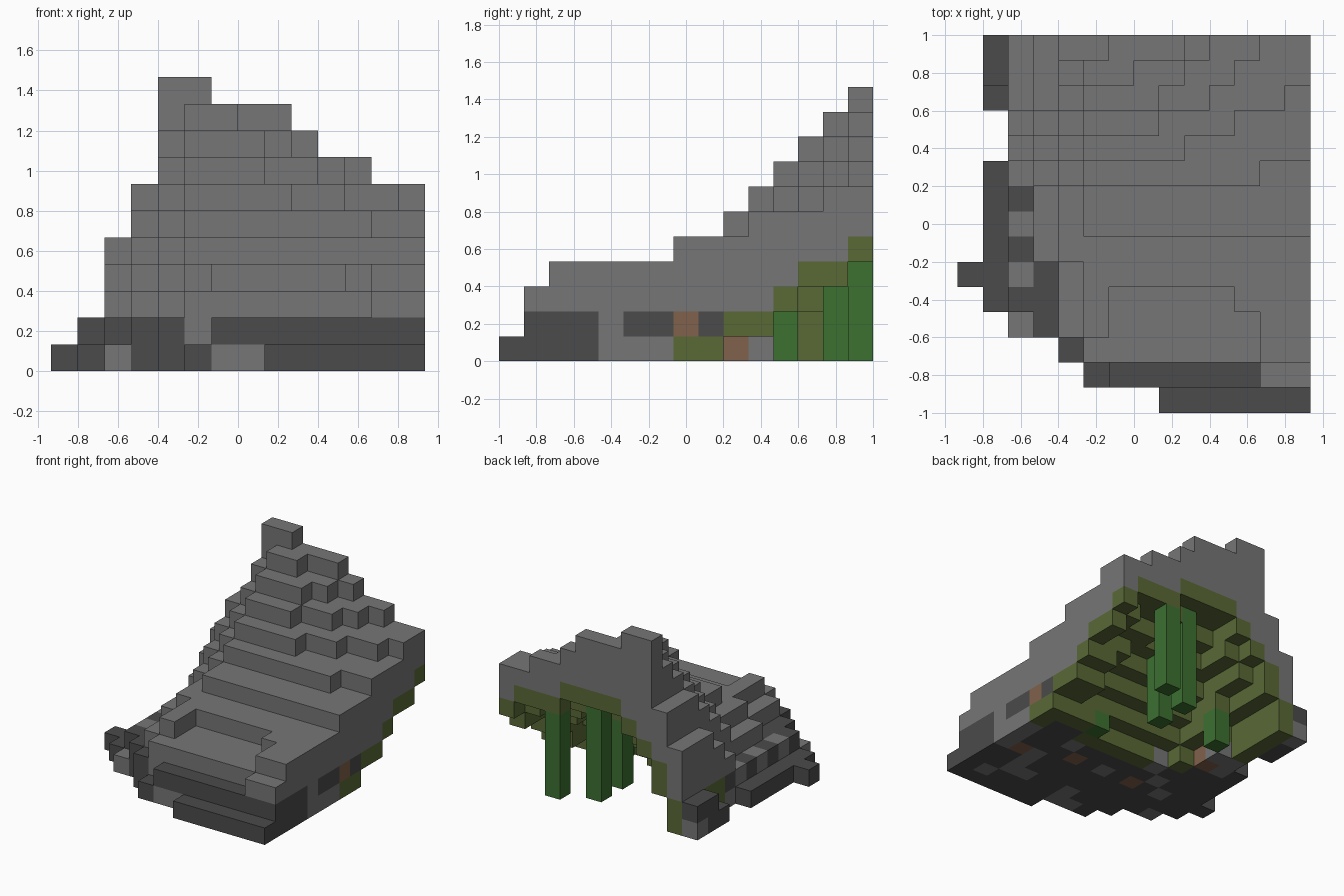
import bpy
import bmesh
from mathutils import Vector

U = 2 / 15                      # edge of one block
BACK = 15                       # terraces run to the back edge
ORIGIN = Vector((-7 * U, -1, 0))

cube = bpy.data.objects.get("Cube")
if cube:
    bpy.data.objects.remove(cube, do_unlink=True)


def make_material(name, rgb):
    mat = bpy.data.materials.new(name)
    mat.use_nodes = True
    color = (*rgb, 1)
    mat.diffuse_color = color
    shader = mat.node_tree.nodes["Principled BSDF"]
    shader.inputs["Base Color"].default_value = color
    shader.inputs["Roughness"].default_value = 0.9
    return mat


GREY, DARK, MOSS, GREEN, CLAY = range(5)
materials = [
    make_material("stone grey", (0.18, 0.18, 0.18)),
    make_material("dark stone", (0.07, 0.07, 0.07)),
    make_material("moss olive", (0.10, 0.14, 0.036)),
    make_material("vine green", (0.045, 0.16, 0.03)),
    make_material("clay brown", (0.22, 0.12, 0.07)),
]


def fill(cells, level, x0, x1, y0, y1=BACK):
    cells.update((x, y, level) for x in range(x0, x1) for y in range(y0, y1))


# Terraces from the ground up: left, right and front edge of each slab
terraces = [
    [(8, 14, 0), (5, 14, 1), (4, 14, 2), (2, 14, 3)],
    [(6, 14, 1), (4, 14, 2), (3, 14, 3), (2, 14, 4), (1, 2, 13)],
    [(12, 14, 1), (5, 14, 2), (4, 14, 3), (3, 14, 6), (2, 14, 10)],
    [(5, 6, 3), (11, 14, 4), (12, 14, 2), (5, 14, 5), (4, 14, 6), (3, 14, 9), (2, 14, 11)],
    [(5, 14, 7), (4, 14, 9), (3, 14, 10), (2, 14, 12)],
    [(5, 12, 9), (4, 14, 10), (3, 14, 11)],
    [(5, 9, 10), (4, 11, 11), (3, 13, 12), (3, 14, 13)],
    [(5, 8, 11), (4, 10, 12), (4, 11, 13), (4, 12, 14)],
    [(5, 8, 12), (4, 9, 13), (4, 10, 14)],
    [(5, 7, 13), (4, 9, 14)],
    [(4, 6, 14)],
]
rock = set()
for level, slabs in enumerate(terraces):
    for slab in slabs:
        fill(rock, level, *slab)

# Low ledges on the right flank
fill(rock, 0, 1, 2, 4, 10)
fill(rock, 0, 0, 1, 5, 6)
fill(rock, 0, 1, 2, 12)

# Stepped hollow under the back
hollow = [
    [(5, 11, 8), (4, 14, 9), (3, 14, 11)],
    [(5, 12, 9), (3, 14, 11)],
    [(5, 12, 10), (4, 14, 12)],
    [(5, 11, 11), (5, 13, 12), (4, 14, 14)],
    [(6, 10, 12), (6, 12, 13), (5, 13, 14)],
    [(6, 9, 13), (6, 10, 14)],
]
cave = set()
for level, slabs in enumerate(hollow):
    for slab in slabs:
        fill(cave, level, *slab)
rock -= cave

# Vines hang from the hollow's ceiling to the ground
vines = {(x, y, z) for x, y in [(10, 14), (8, 13), (8, 11), (10, 8), (4, 11)]
         for z in range(len(hollow)) if (x, y, z) in cave}

AXES = [(1, 0, 0), (0, 1, 0), (0, 0, 1)]
SIDES = [(a, s) for a in range(3) for s in (0, 1)]


def neighbour(cell, axis, side):
    step = 1 if side else -1
    return tuple(c + step * d for c, d in zip(cell, AXES[axis]))


# Stray stones and clay set into the dark base
base_stones = {(12, 1), (11, 2), (10, 2), (11, 3), (11, 4), (7, 2), (10, 6), (7, 5), (5, 7),
               (3, 5), (4, 6), (6, 1), (7, 1), (2, 3), (1, 14), (13, 4), (13, 5), (13, 6),
               (3, 10), (2, 9), (2, 10)}
upper_stones = {(13, 4), (5, 2), (2, 5), (2, 7), (2, 9)}
base_clay = {(12, 4), (9, 5), (5, 5), (3, 9)}


def block_color(cell):
    x, y, z = cell
    if z == 0 and (x, y) in base_clay or cell == (13, 7, 1):
        return CLAY
    if z == 0 and (x, y) in base_stones or z == 1 and (x, y) in upper_stones:
        return GREY
    if cell == (13, 7, 0) or any(neighbour(cell, a, s) in cave for a, s in SIDES):
        return MOSS
    return DARK if z < 2 else GREY


def build_blocks(name, cells, color_of):
    """Skin a set of blocks with only its outer faces, merged where flat."""
    bm = bmesh.new()
    corners = {}

    def corner(p):
        if p not in corners:
            corners[p] = bm.verts.new(ORIGIN + Vector(p) * U)
        return corners[p]

    for cell in sorted(cells):
        color = color_of(cell)
        for axis, side in SIDES:
            if neighbour(cell, axis, side) in cells:
                continue
            loop = []
            for u, v in [(0, 0), (1, 0), (1, 1), (0, 1)]:
                p = list(cell)
                p[axis] += side
                p[(axis + 1) % 3] += u
                p[(axis + 2) % 3] += v
                loop.append(corner(tuple(p)))
            face = bm.faces.new(loop if side else loop[::-1])
            face.material_index = color
    bmesh.ops.dissolve_limit(bm, angle_limit=0.01, verts=bm.verts, edges=bm.edges,
                             delimit={'MATERIAL', 'NORMAL'})
    mesh = bpy.data.meshes.new(name)
    bm.to_mesh(mesh)
    bm.free()
    for mat in materials:
        mesh.materials.append(mat)
    obj = bpy.data.objects.new(name, mesh)
    bpy.context.scene.collection.objects.link(obj)
    return obj


build_blocks("terraced_rock", rock, block_color)
build_blocks("hanging_vines", vines, lambda cell: GREEN)
